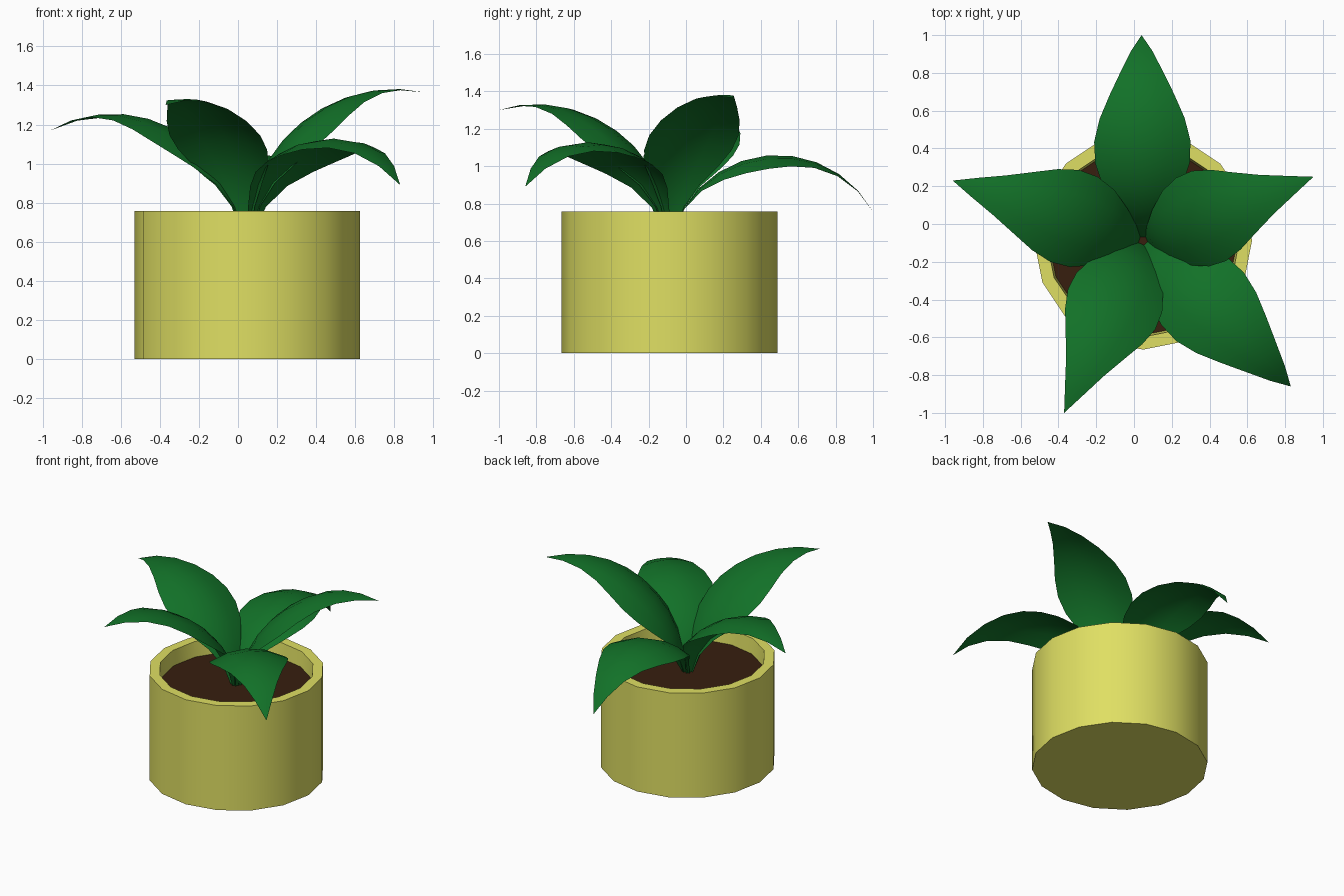
import bpy, math
from mathutils import Vector

if "Cube" in bpy.data.objects:
    bpy.data.objects.remove(bpy.data.objects["Cube"])

CX, CY = 0.048, -0.088      # pot axis
SIDES = 16

def material(name, rgb):
    m = bpy.data.materials.new(name)
    m.diffuse_color = (*rgb, 1)
    m.use_nodes = True
    m.node_tree.nodes["Principled BSDF"].inputs["Base Color"].default_value = m.diffuse_color
    return m

POT = material("yellow glaze", (0.74, 0.74, 0.125))
LEAF = material("leaf green", (0.006, 0.165, 0.021))
SOIL = material("dark soil", (0.038, 0.013, 0.0045))

def make_object(name, verts, faces, mat, angle):
    me = bpy.data.meshes.new(name)
    me.from_pydata(verts, [], faces)
    me.materials.append(mat)
    ob = bpy.data.objects.new(name, me)
    bpy.context.collection.objects.link(ob)
    bpy.ops.object.select_all(action='DESELECT')
    ob.select_set(True)
    bpy.context.view_layer.objects.active = ob
    bpy.ops.object.shade_smooth_by_angle(angle=math.radians(angle))
    return ob

def ring(r, z):
    return [(CX + r * math.cos(2 * math.pi * i / SIDES),
             CY + r * math.sin(2 * math.pi * i / SIDES), z) for i in range(SIDES)]

# pot: lathed wall with rim, closed bottom and inner floor
profile = [(0.577, 0), (0.577, 0.757), (0.51, 0.757), (0.495, 0.6)]
verts = [v for r, z in profile for v in ring(r, z)]
faces = [tuple(reversed(range(SIDES)))]
for k in range(len(profile) - 1):
    for i in range(SIDES):
        j = (i + 1) % SIDES
        a = k * SIDES
        faces.append((a + i, a + j, a + SIDES + j, a + SIDES + i))
faces.append(tuple(3 * SIDES + i for i in range(SIDES)))
make_object("pot", verts, faces, POT, 40)

# soil
make_object("soil", ring(0.5, 0.65), [tuple(range(SIDES))], SOIL, 30)

# leaves: half widths along the length, arched across, bent along a circular arc
HALF_WIDTHS = [0.03, 0.065, 0.135, 0.21, 0.25, 0.255, 0.225, 0.17, 0.11, 0.055, 0.0]
COLS = 4

def leaf(name, tip, bend_deg):
    base_r, base_z = 0.02, 0.65
    dx, dy = tip[0] - CX, tip[1] - CY
    out = Vector((dx, dy, 0)).normalized()
    side = Vector((-out.y, out.x, 0))
    run, rise = math.hypot(dx, dy) - base_r, tip[2] - base_z
    chord, c, b = math.hypot(run, rise), math.atan2(rise, run), math.radians(bend_deg)
    radius = chord / (2 * math.sin(b))
    n = len(HALF_WIDTHS) - 1
    verts, faces = [], []
    for i, w in enumerate(HALF_WIDTHS):
        h = c + b - 2 * b * i / n                     # heading at this point
        r = base_r + radius * (math.sin(c + b) - math.sin(h))
        z = base_z + radius * (math.cos(h) - math.cos(c + b))
        normal = out * -math.sin(h) + Vector((0, 0, math.cos(h)))
        mid = Vector((CX, CY, z)) + out * r
        if i == n:
            verts.append(mid)
            break
        for k in range(COLS + 1):
            u = (2 * k / COLS - 1) * w
            verts.append(mid + side * u - normal * (1.1 * u * u))
    row = COLS + 1
    for i in range(n):
        for k in range(COLS):
            a = i * row + k
            if i == n - 1:
                faces.append((a + 1, a, n * row))
            else:
                faces.append((a + 1, a, a + row, a + row + 1))
    make_object(name, verts, faces, LEAF, 80)

leaf("leaf_left", (-0.96, 0.23, 1.17), 55)
leaf("leaf_back", (0.04, 1.0, 0.757), 67)
leaf("leaf_right", (0.95, 0.25, 1.365), 49)
leaf("leaf_front_right", (0.83, -0.86, 0.89), 65)
leaf("leaf_front_left", (-0.37, -1.0, 1.30), 50)
